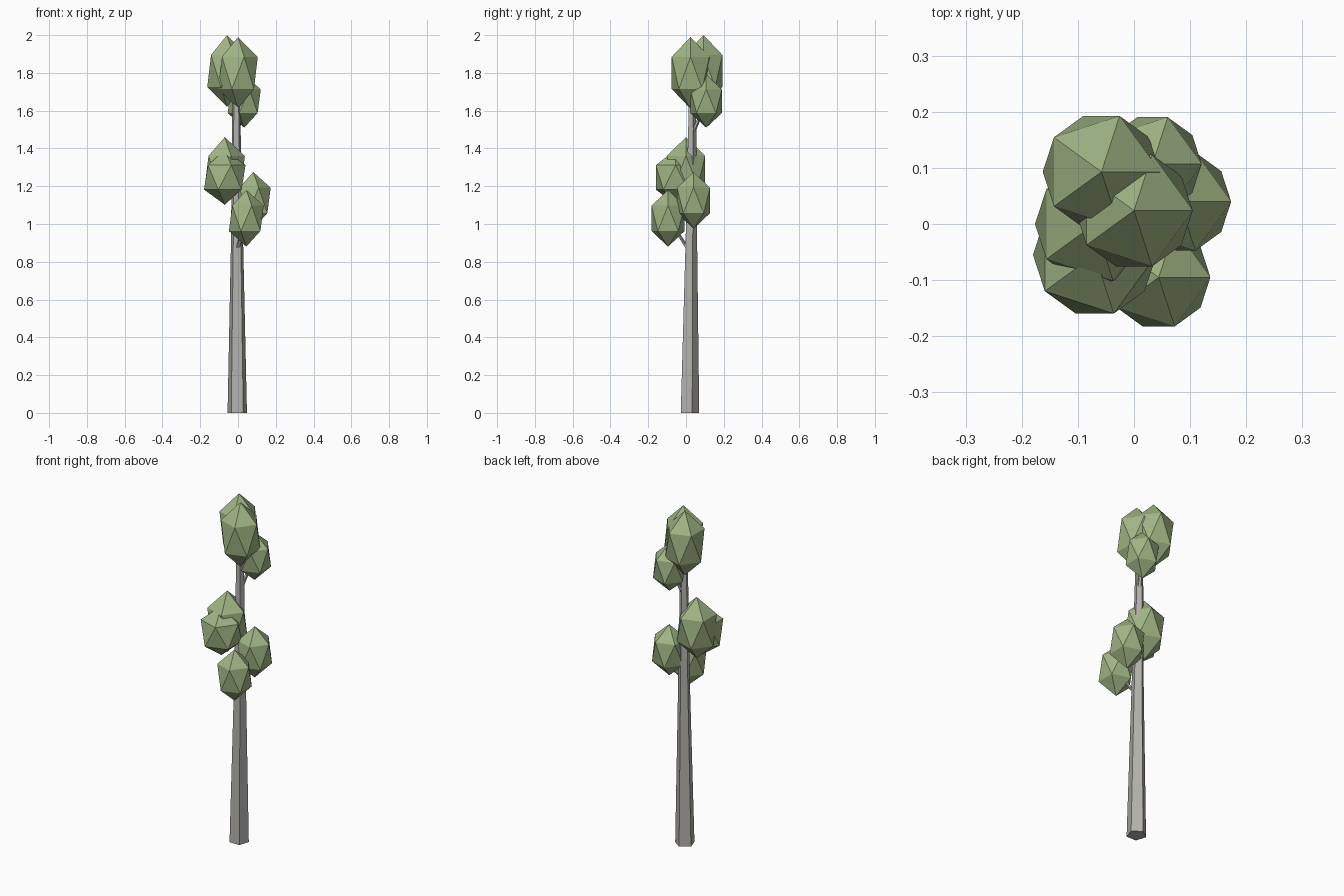
import bpy, bmesh
from math import radians, cos, sin
from mathutils import Vector

if "Cube" in bpy.data.objects:
    bpy.data.objects.remove(bpy.data.objects["Cube"])


def material(name, rgb):
    m = bpy.data.materials.new(name)
    m.diffuse_color = (*rgb, 1)
    m.use_nodes = True
    m.node_tree.nodes["Principled BSDF"].inputs["Base Color"].default_value = m.diffuse_color
    return m


BARK = material("pale grey bark", (0.45, 0.44, 0.41))
LEAF = material("soft green leaves", (0.35, 0.46, 0.23))


def finish(name, bm, mat):
    bmesh.ops.recalc_face_normals(bm, faces=bm.faces)
    me = bpy.data.meshes.new(name)
    bm.to_mesh(me)
    bm.free()
    me.materials.append(mat)
    ob = bpy.data.objects.new(name, me)
    bpy.context.collection.objects.link(ob)
    return ob


def tapered_tube(name, path, sides=5):
    """Capped tube of horizontal rings: path holds (x, y, z, radius)."""
    bm = bmesh.new()
    rings = []
    for x, y, z, r in path:
        angles = [radians(90 + 360 * i / sides) for i in range(sides)]
        rings.append([bm.verts.new((x + r * cos(a), y + r * sin(a), z)) for a in angles])
    for lo, hi in zip(rings, rings[1:]):
        for i in range(sides):
            j = (i + 1) % sides
            bm.faces.new((lo[i], lo[j], hi[j], hi[i]))
    bm.faces.new(rings[0])
    bm.faces.new(rings[-1])
    return finish(name, bm, BARK)


def leaf_clump(name, centre, radius, half_height):
    """Stretched twenty-sided clump of leaves."""
    bm = bmesh.new()
    bmesh.ops.create_icosphere(bm, subdivisions=1, radius=1)
    bmesh.ops.scale(bm, vec=(radius, radius, half_height), verts=bm.verts)
    bmesh.ops.translate(bm, vec=Vector(centre), verts=bm.verts)
    return finish(name, bm, LEAF)


# Slender five-sided trunk
tapered_tube("trunk", [(-0.004, 0.016, 0, 0.054),
                       (-0.005, 0.025, 0.9, 0.034),
                       (-0.009, 0.031, 1.5, 0.024),
                       (-0.009, 0.032, 1.78, 0.018)])

# Leaf clumps: centre, radius, half height
clumps = {
    "crown_front": ((0.0, 0.024, 1.80), 0.117, 0.19),
    "crown_back": ((-0.058, 0.093, 1.81), 0.117, 0.19),
    "crown_low": ((0.033, 0.107, 1.65), 0.098, 0.14),
    "left_upper": ((-0.07, 0.0, 1.28), 0.119, 0.18),
    "left_front": ((-0.07, -0.055, 1.247), 0.123, 0.145),
    "right_side": ((0.081, 0.04, 1.125), 0.103, 0.15),
    "front_low": ((0.044, -0.095, 1.03), 0.103, 0.15),
}
for name, (c, r, h) in clumps.items():
    leaf_clump("leaves_" + name, c, r, h)

# Twigs from the trunk into the lower clumps
twigs = {
    "crown_low": (-0.008, 0.031, 1.47),
    "left_upper": (-0.007, 0.027, 1.14),
    "right_side": (-0.005, 0.025, 1.03),
    "front_low": (-0.004, 0.015, 0.86),
}
for name, (x, y, z) in twigs.items():
    cx, cy, cz = clumps[name][0]
    tapered_tube("twig_" + name, [(x, y, z, 0.013), (cx, cy, cz, 0.007)])
